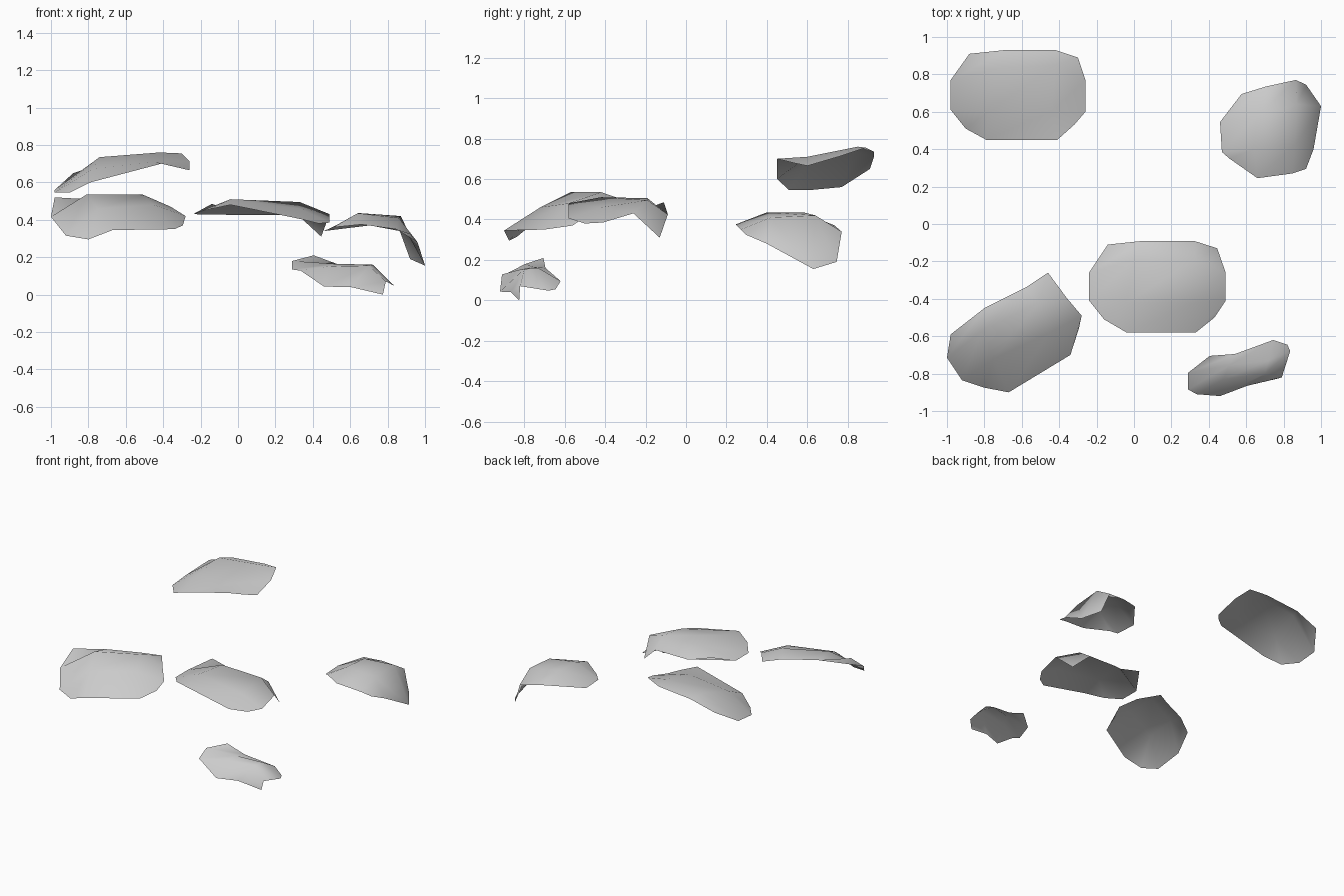
import bpy


def shell(name, rows):
    """Thin open sheet from a 4x4 control grid (rows run front to back)."""
    n = len(rows[0])
    verts = [p for r in rows for p in r]
    faces = [(j * n + i, j * n + i + 1, (j + 1) * n + i + 1, (j + 1) * n + i)
             for j in range(len(rows) - 1) for i in range(n - 1)]
    mesh = bpy.data.meshes.new(name)
    mesh.from_pydata(verts, [], faces)
    mesh.update()
    for p in mesh.polygons:
        p.use_smooth = True
    obj = bpy.data.objects.new(name, mesh)
    bpy.context.collection.objects.link(obj)
    return obj


# Highest sheet, back left
shell("back_left_sheet", [
    [(-.90, .51, .545), (-.79, .45, .60), (-.41, .45, .70), (-.32, .53, .68)],
    [(-.98, .61, .545), (-.78, .60, .67), (-.44, .60, .71), (-.26, .60, .665)],
    [(-.98, .77, .56), (-.74, .83, .735), (-.42, .85, .76), (-.26, .77, .715)],
    [(-.88, .91, .65), (-.69, .93, .71), (-.42, .93, .735), (-.30, .89, .755)]])

# Middle sheet with a drooping back corner
shell("centre_sheet", [
    [(-.16, -.51, .455), (-.04, -.58, .48), (.33, -.58, .405), (.43, -.50, .38)],
    [(-.24, -.41, .43), (-.04, -.42, .51), (.33, -.42, .46), (.49, -.41, .385)],
    [(-.24, -.26, .43), (0, -.19, .505), (.33, -.19, .495), (.49, -.26, .43)],
    [(-.14, -.11, .485), (.05, -.09, .425), (.32, -.09, .425), (.445, -.13, .31)]])

# Turned sheet, front left, sloping to the front
shell("front_left_sheet", [
    [(-.80, -.875, .295), (-.67, -.90, .345), (-.34, -.70, .35), (-.295, -.56, .37)],
    [(-.92, -.835, .315), (-.75, -.72, .46), (-.45, -.58, .48), (-.28, -.49, .42)],
    [(-1.0, -.715, .416), (-.81, -.57, .535), (-.51, -.42, .535), (-.36, -.395, .47)],
    [(-.98, -.59, .52), (-.80, -.45, .51), (-.58, -.34, .50), (-.46, -.26, .48)]])

# Round sheet, back right, folding down at its outer side
shell("back_right_sheet", [
    [(.51, .35, .36), (.66, .245, .375), (.845, .27, .35), (.92, .295, .325)],
    [(.47, .385, .34), (.64, .40, .435), (.86, .42, .41), (.96, .40, .28)],
    [(.46, .545, .34), (.66, .58, .435), (.87, .64, .42), (1.0, .63, .155)],
    [(.575, .695, .38), (.705, .735, .37), (.865, .77, .34), (.92, .745, .19)]])

# Small low sheet, front right
shell("front_right_sheet", [
    [(.335, -.91, .128), (.46, -.92, .043), (.605, -.865, .04), (.775, -.825, 0)],
    [(.29, -.885, .134), (.48, -.83, .15), (.70, -.80, .155), (.79, -.82, .07)],
    [(.29, -.795, .18), (.51, -.755, .165), (.72, -.73, .16), (.835, -.68, .048)],
    [(.405, -.705, .21), (.54, -.695, .16), (.745, -.62, .095), (.82, -.645, .055)]])
